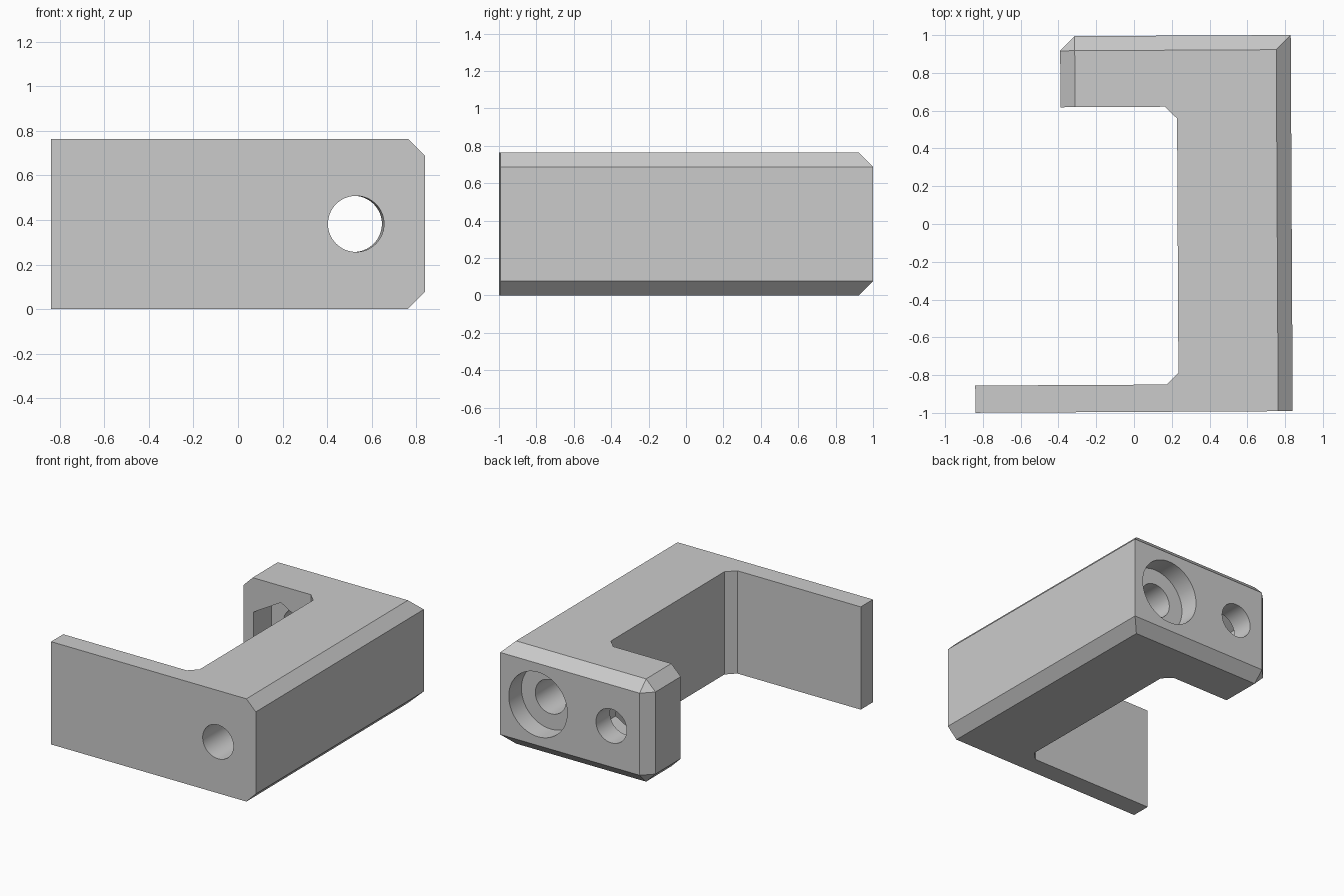
import bpy, bmesh, math
from mathutils import Matrix

if "Cube" in bpy.data.objects:
    bpy.data.objects.remove(bpy.data.objects["Cube"], do_unlink=True)

H = 0.765
RIGHT, BACK, END = 0.835, 0.996, -0.386
CHAMFER = 0.077

grey = bpy.data.materials.new("grey plastic")
grey.use_nodes = True
colour = (0.6, 0.6, 0.6, 1)
grey.diffuse_color = colour
grey.node_tree.nodes["Principled BSDF"].inputs["Base Color"].default_value = colour


def make_object(name, bm):
    mesh = bpy.data.meshes.new(name)
    bm.to_mesh(mesh)
    bm.free()
    ob = bpy.data.objects.new(name, mesh)
    bpy.context.collection.objects.link(ob)
    mesh.materials.append(grey)
    return ob


def drill(target, x, y0, y1, radius, sides=64):
    """Cut a round or many-sided hole along y at mid height."""
    bm = bmesh.new()
    spin = Matrix.Rotation(math.pi / 2, 4, "X")
    bmesh.ops.create_cone(bm, cap_ends=True, segments=sides, radius1=radius,
                          radius2=radius, depth=y1 - y0,
                          matrix=Matrix.Translation((x, (y0 + y1) / 2, H / 2)) @ spin)
    cutter = make_object("cutter", bm)
    cutter.hide_render = True
    mod = target.modifiers.new("hole", "BOOLEAN")
    mod.operation, mod.solver, mod.object = "DIFFERENCE", "EXACT", cutter
    bpy.context.view_layer.objects.active = target
    bpy.ops.object.modifier_apply(modifier=mod.name)
    bpy.data.objects.remove(cutter, do_unlink=True)


# C-shaped outline with cut inner corners, extruded upward
outline = [(-0.845, -0.995), (RIGHT, -0.995), (RIGHT, BACK), (END, BACK),
           (END, 0.62), (0.168, 0.62), (0.231, 0.557), (0.231, -0.788),
           (0.168, -0.851), (-0.845, -0.851)]
bm = bmesh.new()
base = bm.faces.new([bm.verts.new((x, y, 0)) for x, y in outline])
top = bmesh.ops.extrude_face_region(bm, geom=[base])["geom"]
bmesh.ops.translate(bm, vec=(0, 0, H),
                    verts=[v for v in top if isinstance(v, bmesh.types.BMVert)])
bmesh.ops.recalc_face_normals(bm, faces=bm.faces[:])


# Chamfer the outer rims and the upright corner of the short arm
def on_line(edge, axis, value):
    return all(abs(v.co[axis] - value) < 1e-4 for v in edge.verts)


def chamfered(e):
    upright = abs(e.verts[0].co.z - e.verts[1].co.z) > 0.1
    right, back, end = on_line(e, 0, RIGHT), on_line(e, 1, BACK), on_line(e, 0, END)
    return (back and end) if upright else (right or back or end)


bmesh.ops.bevel(bm, geom=[e for e in bm.edges if chamfered(e)], offset=CHAMFER,
                offset_type="OFFSET", segments=1, profile=0.5, affect="EDGES")
bracket = make_object("bracket", bm)

# Long bolt hole with head recess, short bolt hole with hexagonal nut pocket
drill(bracket, 0.525, -1.2, 1.2, 0.126)
drill(bracket, 0.525, BACK - 0.15, 1.2, 0.24)
drill(bracket, -0.077, 0.5, 1.2, 0.126)
drill(bracket, -0.077, 0.5, 0.83, 0.258, sides=6)

# The part sits a touch off square
bracket.data.transform(Matrix.Rotation(math.radians(0.3), 4, "Z"))
bpy.ops.object.select_all(action="DESELECT")
bracket.select_set(True)
bpy.context.view_layer.objects.active = bracket
bpy.ops.object.shade_smooth_by_angle(angle=math.radians(30))
